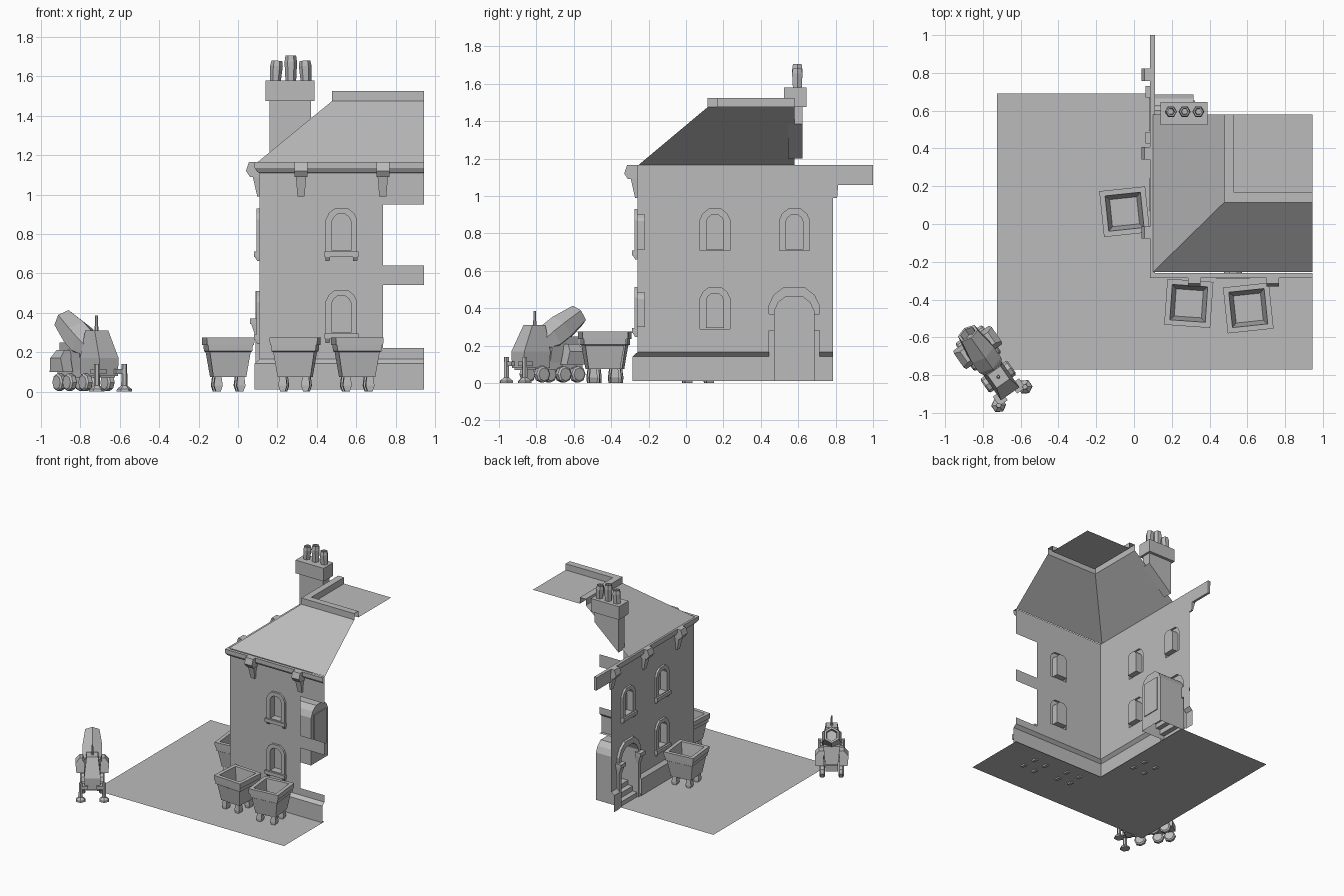
import bpy, bmesh, math
from mathutils import Matrix, Vector

if "Cube" in bpy.data.objects:
    bpy.data.objects.remove(bpy.data.objects["Cube"])

grey = bpy.data.materials.new("plain_grey")
grey.use_nodes = True
COLOUR = (0.5, 0.5, 0.5, 1)
grey.diffuse_color = COLOUR
grey.node_tree.nodes["Principled BSDF"].inputs["Base Color"].default_value = COLOUR

WALL_X, WALL_Y, EDGE, EAVES = 0.11, -0.26, 0.945, 1.165


def side(s, z, d):
    return (WALL_X - d, s, z)


def front(s, z, d):
    return (s, WALL_Y - d, z)


def finish(name, bm, matrix=Matrix(), closed=True):
    if closed:
        bmesh.ops.recalc_face_normals(bm, faces=bm.faces)
    mesh = bpy.data.meshes.new(name)
    bm.to_mesh(mesh)
    bm.free()
    mesh.materials.append(grey)
    obj = bpy.data.objects.new(name, mesh)
    obj.matrix_world = matrix
    bpy.context.collection.objects.link(obj)
    return obj


def loft(name, loops, closed=True, start=True, end=True, matrix=Matrix()):
    """Skin a list of matching loops, with optional end caps."""
    bm = bmesh.new()
    rows = [[bm.verts.new(p) for p in loop] for loop in loops]
    n = len(rows[0])
    for a, b in zip(rows, rows[1:]):
        for i in range(n if closed else n - 1):
            j = (i + 1) % n
            bm.faces.new((a[i], a[j], b[j], b[i]))
    if start:
        bm.faces.new(rows[0][::-1])
    if end:
        bm.faces.new(rows[-1])
    return finish(name, bm, matrix)


def rect(x, y, hx, hy, z):
    return [(x - hx, y - hy, z), (x + hx, y - hy, z), (x + hx, y + hy, z), (x - hx, y + hy, z)]


def box(name, x0, x1, y0, y1, z0, z1, matrix=Matrix()):
    c = ((x0 + x1) / 2, (y0 + y1) / 2, (x1 - x0) / 2, (y1 - y0) / 2)
    return loft(name, [rect(*c, z0), rect(*c, z1)], matrix=matrix)


def wall_box(name, wall, c, hw0, hw1, d0, d1, z0, z1):
    """Block standing out from a wall, tapered from bottom to top."""
    return loft(name, [[wall(c - h, z, 0), wall(c + h, z, 0), wall(c + h, z, d), wall(c - h, z, d)]
                       for h, d, z in ((hw0, d0, z0), (hw1, d1, z1))])


def ring(r, z, n=6):
    return [(r * math.cos(math.tau * i / n), r * math.sin(math.tau * i / n), z) for i in range(n)]


def arch(c, hw, z0, z1):
    """Chamfered arch outline, running from one foot over the top to the other."""
    half = [(hw, z0), (hw, z1 - hw * 0.72), (hw * 0.8, z1 - hw * 0.3), (hw * 0.42, z1)]
    return [(c - s, z) for s, z in half] + [(c + s, z) for s, z in half[::-1]]


def wall_sheet(name, wall, outline, holes):
    bm = bmesh.new()
    for loop in [outline] + holes:
        verts = [bm.verts.new(wall(s, z, 0)) for s, z in loop]
        for a, b in zip(verts, verts[1:] + verts[:1]):
            bm.edges.new((a, b))
    bmesh.ops.triangle_fill(bm, edges=bm.edges, use_beauty=True, normal=Vector(wall(0, 0, 1)) - Vector(wall(0, 0, 0)))
    return finish(name, bm, closed=False)


def window(name, wall, c, z0):
    outer, inner = arch(c, 0.08, z0 + 0.03, z0 + 0.265), arch(c, 0.048, z0 + 0.05, z0 + 0.235)
    loft(name, [[wall(s, z, d) for s, z in loop] for loop, d in
                ((outer, 0), (outer, 0.016), (inner, 0.016), (inner, -0.04))], start=False)
    wall_box(name + "_sill", wall, c, 0.087, 0.087, 0.03, 0.03, z0 + 0.018, z0 + 0.045)
    for s in (-1, 1):
        wall_box(name + "_sill_foot", wall, c + s * 0.07, 0.01, 0.012, 0.012, 0.025, z0 - 0.003, z0 + 0.018)
    return outer


# Windows
side_holes = [window("side_window", side, c, z) for c, z in ((0.155, 0.665), (0.155, 0.245), (0.58, 0.665))]
front_holes = [window("front_window", front, 0.525, z) for z in (0.665, 0.25)]

# Doorway with deep porch, door panel and stair
DOOR = 0.578
door_outer, door_inner = arch(DOOR, 0.135, 0.01, 0.51), arch(DOOR, 0.108, 0.01, 0.465)
loft("door_surround", [[side(s, z, d) for s, z in loop] for loop, d in
     ((door_outer, 0), (door_outer, 0.02), (door_inner, 0.02), (door_inner, -0.205))],
     closed=False, start=False)
box("door_panel", 0.306, 0.322, DOOR - 0.075, DOOR + 0.075, 0.12, 0.4)
stair = [(0.1, 0.01), (0.1, 0.045), (0.14, 0.045), (0.14, 0.085), (0.18, 0.085), (0.18, 0.12), (0.315, 0.12)]
loft("door_stair", [[(x, DOOR + s * 0.105, z) for x, z in stair] for s in (-1, 1)],
     closed=False, start=False, end=False)
for s in (-1, 1):
    wall_box("door_impost", side, DOOR + s * 0.122, 0.03, 0.03, 0.05, 0.05, 0.342, 0.37)
    wall_box("door_console", side, DOOR + s * 0.122, 0.018, 0.024, 0.022, 0.042, 0.28, 0.342)

# Walls, cut open at the far ends
notch = [(s, max(z, 0.165)) for s, z in door_outer]
wall_sheet("side_wall", side, [(WALL_Y, 0.165)] + notch + [(0.785, 0.165), (0.785, EAVES), (WALL_Y, EAVES)], side_holes)
outline = [(WALL_X, 0.165), (EDGE, 0.165)]
for low, high in ((0.22, 0.54), (0.64, 0.95)):
    outline += [(EDGE, low), (0.735, low), (0.735, high), (EDGE, high)]
wall_sheet("front_wall", front, outline + [(EDGE, EAVES), (WALL_X, EAVES)], front_holes)


def corner_sweep(name, profile, y_end):
    return loft(name, [[(EDGE, WALL_Y - d, z), (WALL_X - d, WALL_Y - d, z), (WALL_X - d, y_end, z)]
                       for d, z in profile], closed=False, start=False, end=False)


# Plinth and cornice
plinth = [(0.025, 0.01), (0.025, 0.142), (0, 0.165)]
corner_sweep("plinth", plinth, DOOR - 0.135)
loft("plinth_end", [[side(s, z, d) for d, z in plinth] for s in (DOOR + 0.135, 0.785)],
     closed=False, start=False, end=False)
corner_sweep("cornice", [(0, 1.11), (0.012, 1.115), (0.025, 1.135), (0.025, EAVES), (0, EAVES)], 1.0)
box("cornice_board", 0.09, 0.11, 0.785, 1.0, 1.06, EAVES)

# Eaves brackets
for wall, places in ((side, (-0.045, 0.375, 0.79)), (front, (0.32, 0.735))):
    for c in places:
        wall_box("bracket_corbel", wall, c, 0.018, 0.026, 0.012, 0.035, 0.99, 1.09)
        wall_box("bracket_block", wall, c, 0.033, 0.033, 0.05, 0.07, 1.09, 1.12)
        wall_box("bracket_cap", wall, c, 0.033, 0.033, 0.07, 0.055, 1.12, EAVES)

# Mansard roof, flat top and kerb
ROOF_BACK, RX, RY, RZ = 0.58, 0.478, 0.115, 1.475
loft("roof_slopes", [[(EDGE, -0.255, EAVES), (0.1, -0.255, EAVES), (0.1, ROOF_BACK, EAVES)],
                     [(EDGE, RY, RZ), (RX, RY, RZ), (RX, ROOF_BACK, RZ)]],
     closed=False, start=False, end=False)
K = 0.052
loft("roof_kerb", [[(EDGE, RY + d, z), (RX + d, RY + d, z), (RX + d, ROOF_BACK, z)]
                   for d, z in ((0, RZ), (0, 1.525), (K, 1.525), (K, RZ))],
     closed=False, start=False, end=False)
loft("roof_flat", [[(RX + K, RY + K, RZ), (EDGE, RY + K, RZ)], [(RX + K, ROOF_BACK, RZ), (EDGE, ROOF_BACK, RZ)]],
     closed=False, start=False, end=False)

# Chimney: stack foot follows the roof slope
stack = [(0.16, 1.2), (0.37, 1.385), (0.37, 1.48), (0.16, 1.48)]
loft("chimney_stack", [[(x, y, z) for x, z in stack] for y in (0.545, 0.622)])
box("chimney_cap", 0.14, 0.388, 0.525, 0.645, 1.475, 1.58)
for x, top, lean in ((0.19, 1.68, 4), (0.268, 1.705, 0), (0.345, 1.68, -3)):
    h = top - 1.575
    loft("chimney_pot", [ring(0.027, 0), ring(0.032, h * 0.75), ring(0.027, h), ring(0.018, h), ring(0.016, h * 0.6)],
         matrix=Matrix.Translation((x, 0.595, 1.575)) @ Matrix.Rotation(math.radians(lean), 4, "Y"))

# Ground, left open under the house
loft("ground", [[(x, y, 0.01) for x in (-0.725, WALL_X)] for y in (-0.77, WALL_Y, 0.69)],
     closed=False, start=False, end=False)
loft("ground_front", [[(x, y, 0.01) for x in (WALL_X, EDGE)] for y in (-0.77, WALL_Y)],
     closed=False, start=False, end=False)

# Waste bins
for x, y, turn in ((0.29, -0.42, -4), (0.605, -0.445, 6), (-0.05, 0.065, 6)):
    m = Matrix.Translation((x, y, 0)) @ Matrix.Rotation(math.radians(turn), 4, "Z")
    sizes = ((0.084, 0.075), (0.104, 0.2), (0.112, 0.205), (0.114, 0.235), (0.12, 0.235), (0.122, 0.275), (0.094, 0.275), (0.072, 0.1))
    loft("bin_body", [rect(0, 0, h, h, z) for h, z in sizes], matrix=m)
    for sx in (-1, 1):
        for sy in (-1, 1):
            px, py = sx * 0.058, sy * 0.058
            loft("bin_foot", [rect(px, py, 0.012, 0.02, 0), rect(px, py, 0.022, 0.022, 0.03),
                              rect(px, py, 0.016, 0.016, 0.08)], matrix=m)

# Mixer truck, pointing along its own +x
truck = Matrix.Translation((-0.77, -0.735, 0)) @ Matrix.Rotation(math.radians(-55), 4, "Z")
box("truck_chassis", -0.19, 0.19, -0.045, 0.045, 0.07, 0.12, truck)
loft("truck_cab", [rect(0.115, 0, 0.085, 0.055, 0.08), rect(0.115, 0, 0.085, 0.06, 0.17),
                   rect(0.092, 0, 0.042, 0.042, 0.31)], matrix=truck)
loft("truck_exhaust", [ring(0.01, 0.3), ring(0.007, 0.385)], matrix=truck @ Matrix.Translation((0.09, 0, 0)))
loft("drum_cradle", [rect(-0.08, 0, 0.1, 0.045, 0.11), rect(-0.07, 0, 0.08, 0.06, 0.25)], matrix=truck)
tilt = truck @ Matrix.Translation((0.06, 0, 0.2)) @ Matrix.Rotation(math.radians(-57), 4, "Y")
loft("mixer_drum", [ring(0.045, 0), ring(0.082, 0.08), ring(0.082, 0.16), ring(0.06, 0.3), ring(0.045, 0.3),
                    ring(0.04, 0.26)], matrix=tilt)
for s in (-1, 1):
    loft("truck_fender", [rect(-0.1, s * 0.085, 0.06, 0.03, 0.1), rect(-0.1, s * 0.09, 0.045, 0.032, 0.17),
                          rect(-0.1, s * 0.07, 0.035, 0.02, 0.21)], matrix=truck)
    for u in (-0.14, -0.05, 0.09):
        axle = truck @ Matrix.Translation((u, s * 0.068, 0.047)) @ Matrix.Rotation(math.pi / 2, 4, "X")
        loft("truck_wheel", [ring(0.035, -0.02, 8), ring(0.045, -0.012, 8), ring(0.045, 0.012, 8),
                             ring(0.035, 0.02, 8)], matrix=axle)
    leg = truck @ Matrix.Translation((0.215, s * 0.085, 0))
    loft("outrigger_leg", [ring(0.04, 0), ring(0.038, 0.012), ring(0.016, 0.03), ring(0.014, 0.14)], matrix=leg)
    box("outrigger_arm", 0.16, 0.22, min(s * 0.03, s * 0.085), max(s * 0.03, s * 0.085), 0.09, 0.115, truck)
